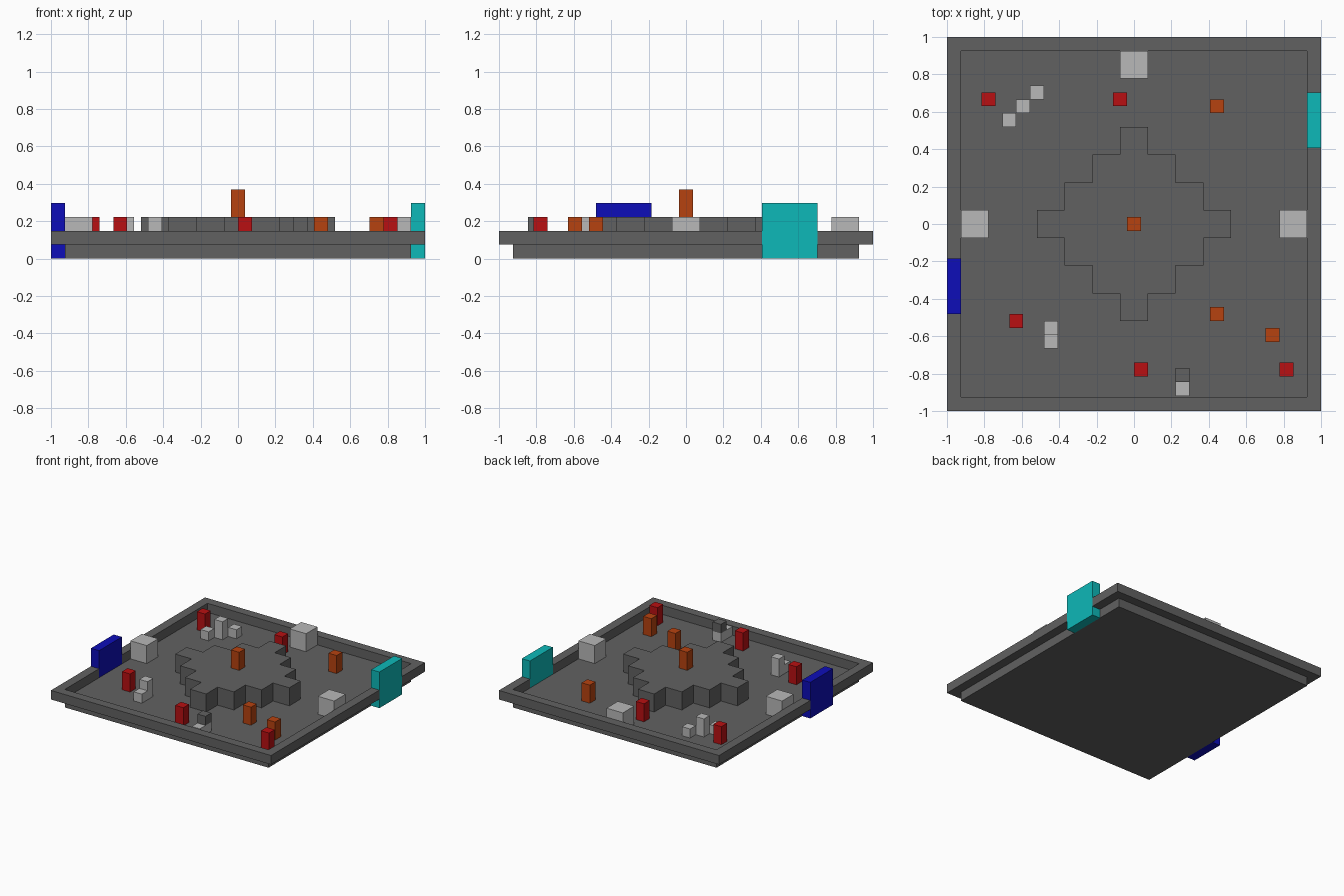
import bpy
import bmesh

U = 2 / 27  # size of one block

cube = bpy.data.objects.get("Cube")
if cube:
    bpy.data.objects.remove(cube, do_unlink=True)


def material(name, r, g, b):
    m = bpy.data.materials.new(name)
    m.use_nodes = True
    m.diffuse_color = (r, g, b, 1)
    bsdf = next(n for n in m.node_tree.nodes if n.type == 'BSDF_PRINCIPLED')
    bsdf.inputs["Base Color"].default_value = (r, g, b, 1)
    return m


STONE = material("dark grey stone", 0.12, 0.12, 0.12)
LIGHT = material("light grey stone", 0.48, 0.48, 0.48)
RED = material("red", 0.48, 0.005, 0.006)
ORANGE = material("orange", 0.47, 0.055, 0.005)
BLUE = material("blue", 0.004, 0.004, 0.48)
TEAL = material("teal", 0.004, 0.48, 0.48)


def prism(name, outline, z0, z1, mat):
    """Extrude a plan outline, in block units, from z0 up to z1."""
    bm = bmesh.new()
    face = bm.faces.new([bm.verts.new((x * U, y * U, z0 * U)) for x, y in outline])
    new = bmesh.ops.extrude_face_region(bm, geom=[face])["geom"]
    top = [v for v in new if isinstance(v, bmesh.types.BMVert)]
    bmesh.ops.translate(bm, verts=top, vec=(0, 0, (z1 - z0) * U))
    bmesh.ops.recalc_face_normals(bm, faces=bm.faces)
    mesh = bpy.data.meshes.new(name)
    bm.to_mesh(mesh)
    bm.free()
    mesh.materials.append(mat)
    obj = bpy.data.objects.new(name, mesh)
    bpy.context.collection.objects.link(obj)
    return obj


def box(name, x0, x1, y0, y1, z0, z1, mat):
    return prism(name, [(x0, y0), (x1, y0), (x1, y1), (x0, y1)], z0, z1, mat)


def block(name, x, y, z0, z1, mat, width=1):
    h = width / 2
    return box(name, x - h, x + h, y - h, y + h, z0, z1, mat)


# Floor slab
block("floor_slab", 0, 0, 0, 1, STONE, 25)

# Raised rim, with a gap on each side where a gate stands
box("front_rim", -13.5, 13.5, -13.5, -12.5, 1, 2, STONE)
box("back_rim", -13.5, 13.5, 12.5, 13.5, 1, 2, STONE)
for side, x0, gate_start, mat in (("right", -13.5, -6.5, BLUE), ("left", 12.5, 5.5, TEAL)):
    gate_end = gate_start + 4
    box(side + "_rim_front", x0, x0 + 1, -12.5, gate_start, 1, 2, STONE)
    box(side + "_rim_back", x0, x0 + 1, gate_end, 12.5, 1, 2, STONE)
    box(side + "_gate", x0, x0 + 1, gate_start, gate_end, 0, 4, mat)

# Stepped central platform: one quarter outline turned four times
quarter = [(7, 1), (5, 1), (5, 3), (3, 3), (3, 5), (1, 5), (1, 7)]
outline = []
for _ in range(4):
    outline += quarter
    quarter = [(-y, x) for x, y in quarter]
prism("central_platform", outline, 1, 3, STONE)
block("platform_post", 0, 0, 3, 5, ORANGE)

# Large blocks beside the rim
for name, x, y in (("back", 0, 11.5), ("right", -11.5, 0), ("left", 11.5, 0)):
    block(name + "_large_block", x, y, 1, 3, LIGHT, 2)

# Coloured posts
for x, y in ((-10.5, 9), (-1, 9), (-8.5, -7), (0.5, -10.5), (11, -10.5)):
    block("red_post", x, y, 1, 3, RED)
for x, y in ((6, 8.5), (6, -6.5), (10, -8)):
    block("orange_post", x, y, 1, 3, ORANGE)

# Small rubble blocks: position and top height
for x, y, top in ((-9, 7.5, 2), (-8, 8.5, 3), (-7, 9.5, 2), (-6, -7.5, 3),
                  (-6, -8.5, 2), (3.5, -10.9, 2), (3.5, -11.9, 2)):
    block("rubble_block", x, y, 1, top, LIGHT)
block("dark_rubble_block", 3.5, -10.9, 2, 3, STONE)
